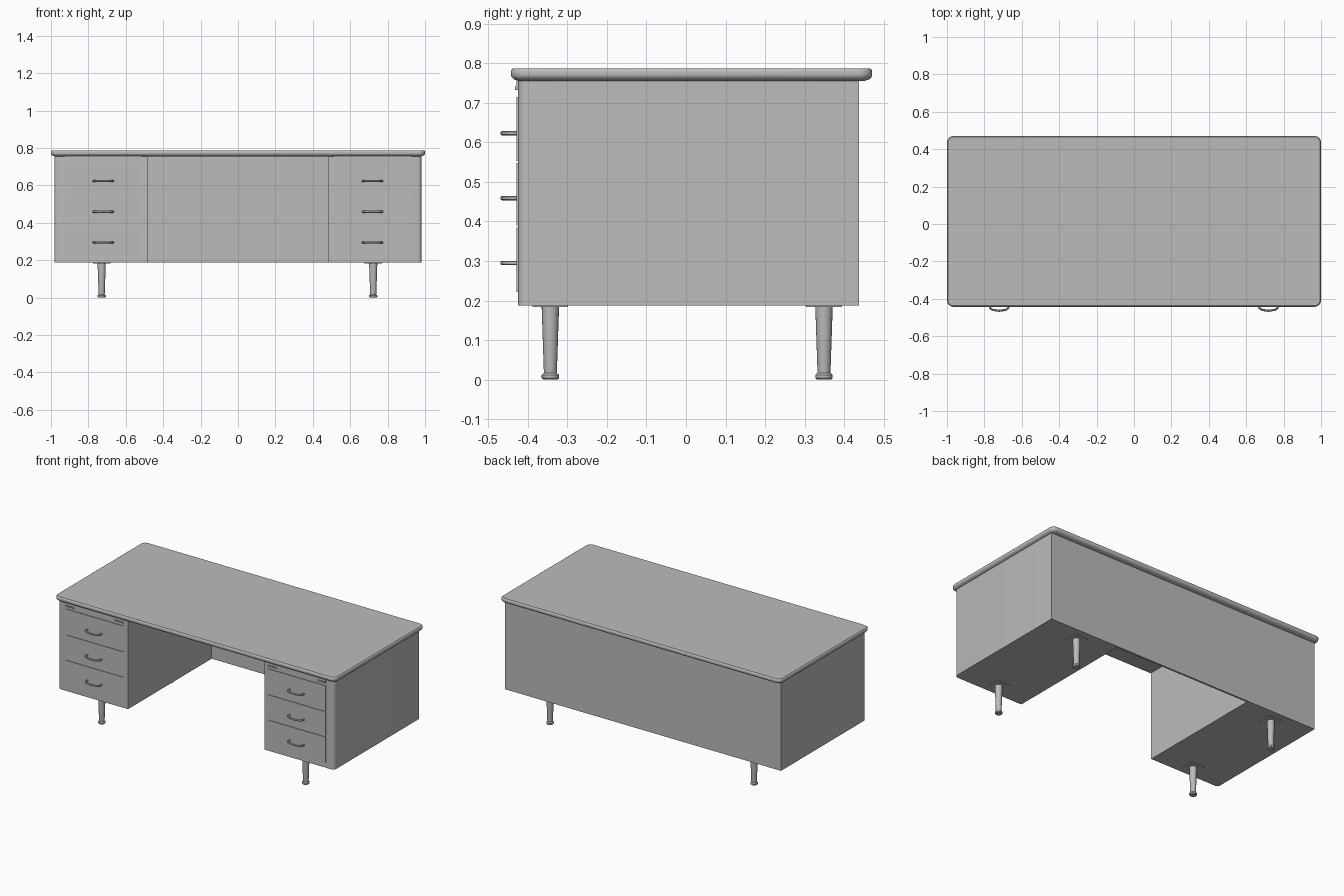
import bpy, bmesh, math
from mathutils import Vector

if "Cube" in bpy.data.objects:
    bpy.data.objects.remove(bpy.data.objects["Cube"])

grey = bpy.data.materials.new("grey")
grey.diffuse_color = (0.5, 0.5, 0.5, 1)
grey.use_nodes = True
grey.node_tree.nodes["Principled BSDF"].inputs["Base Color"].default_value = grey.diffuse_color


def finish(bm, name, smooth=True):
    bmesh.ops.recalc_face_normals(bm, faces=bm.faces)
    me = bpy.data.meshes.new(name)
    bm.to_mesh(me)
    bm.free()
    me.materials.append(grey)
    ob = bpy.data.objects.new(name, me)
    bpy.context.collection.objects.link(ob)
    if smooth:
        bpy.ops.object.select_all(action='DESELECT')
        ob.select_set(True)
        bpy.context.view_layer.objects.active = ob
        bpy.ops.object.shade_smooth_by_angle(angle=math.radians(35))
    return ob


def rounded(pts, radii, steps=6):
    """Round each corner of a plan outline by its own radius."""
    out = []
    for i, p in enumerate(pts):
        p, r = Vector(p), radii[i]
        if not r:
            out.append(p)
            continue
        a = p + (Vector(pts[i - 1]) - p).normalized() * r
        b = p + (Vector(pts[(i + 1) % len(pts)]) - p).normalized() * r
        c = a + b - p
        for k in range(steps + 1):
            t = math.pi / 2 * k / steps
            out.append(c + (a - c) * math.cos(t) + (b - c) * math.sin(t))
    return out


def loft(rings, name):
    """Bridge equal-length rings of points and cap the ends."""
    bm = bmesh.new()
    vs = [[bm.verts.new(p) for p in ring] for ring in rings]
    n = len(vs[0])
    for lo, hi in zip(vs, vs[1:]):
        for i in range(n):
            j = (i + 1) % n
            bm.faces.new((lo[i], lo[j], hi[j], hi[i]))
    bm.faces.new(vs[0][::-1])
    bm.faces.new(vs[-1])
    return finish(bm, name)


def box(name, x0, x1, y0, y1, z0, z1):
    ring = [(x0, y0), (x1, y0), (x1, y1), (x0, y1)]
    return loft([[(x, y, z) for x, y in ring] for z in (z0, z1)], name)


def tube(path, r, name, sides=10):
    """Round bar along a path lying in a horizontal plane."""
    rings = []
    for i, p in enumerate(path):
        d = (path[min(i + 1, len(path) - 1)] - path[max(i - 1, 0)]).normalized()
        side = Vector((-d.y, d.x, 0))
        rings.append([p + side * r * math.cos(2 * math.pi * k / sides)
                      + Vector((0, 0, r * math.sin(2 * math.pi * k / sides)))
                      for k in range(sides)])
    return loft(rings, name)


def lathe(profile, x, y, name, sides=20):
    return loft([[(x + r * math.cos(2 * math.pi * k / sides),
                   y + r * math.sin(2 * math.pi * k / sides), z)
                  for k in range(sides)] for r, z in profile], name)


# Body: two pedestals joined by a thin back panel, one U-shaped outline
FRONT, BACK = -0.425, 0.437
plan = rounded([(-0.982, FRONT), (-0.485, FRONT), (-0.485, BACK - 0.012),
                (0.485, BACK - 0.012), (0.485, FRONT), (0.982, FRONT),
                (0.982, BACK), (-0.982, BACK)],
               [0.022, 0, 0, 0, 0, 0.022, 0, 0])
loft([[(p.x, p.y, z) for p in plan] for z in (0.187, 0.757)], "desk_body")

# Top: rounded slab with a soft edge, larger underneath
rings = []
for inset, z in [(0.02, 0.755), (0.008, 0.759), (0.002, 0.765), (0, 0.770),
                 (0, 0.780), (0.002, 0.784), (0.006, 0.787)]:
    x, y0, y1 = 1 - inset, -0.443 + inset, 0.471 - inset
    outline = rounded([(-x, y0), (x, y0), (x, y1), (-x, y1)],
                      [0.035 - inset] * 4)
    rings.append([(p.x, p.y, z) for p in outline])
loft(rings, "desk_top")

for s, side in ((-1, "left"), (1, "right")):
    cx = s * 0.72 - 0.001
    x0, x1 = cx - 0.205, cx + 0.205

    # Pull-out writing board with two small finger tabs
    box(side + "_writing_board", x0, x1, FRONT - 0.004, FRONT + 0.01, 0.733, 0.756)
    for tx in (x0 + 0.03, x1 - 0.03):
        box(side + "_board_tab", tx - 0.03, tx + 0.03,
            FRONT - 0.008, FRONT, 0.733, 0.741)

    # Drawer fronts and bowed handles
    for i, (z0, z1) in enumerate([(0.553, 0.715), (0.390, 0.548), (0.222, 0.385)]):
        box(f"{side}_drawer_{i}", x0, x1, FRONT - 0.004, FRONT + 0.01, z0, z1)
        hz = 0.623 - i * 0.164
        path = [Vector((cx + hx, FRONT - hy, hz)) for hx, hy in
                [(-0.050, 0), (-0.052, 0.014), (-0.047, 0.026), (-0.034, 0.034),
                 (0, 0.039), (0.034, 0.034), (0.047, 0.026), (0.052, 0.014),
                 (0.050, 0)]]
        tube(path, 0.0058, f"{side}_handle_{i}")

    # Tapered legs with a foot ring and a mounting plate
    for y, end in ((-0.343, "front"), (0.349, "back")):
        lx = s * 0.726 - 0.003
        box(f"{side}_{end}_leg_plate", lx - 0.046, lx + 0.046,
            y - 0.045, y + 0.045, 0.183, 0.188)
        lathe([(0.018, 0), (0.022, 0.004), (0.022, 0.012), (0.016, 0.017),
               (0.0165, 0.02), (0.022, 0.184)], lx, y, f"{side}_{end}_leg")
